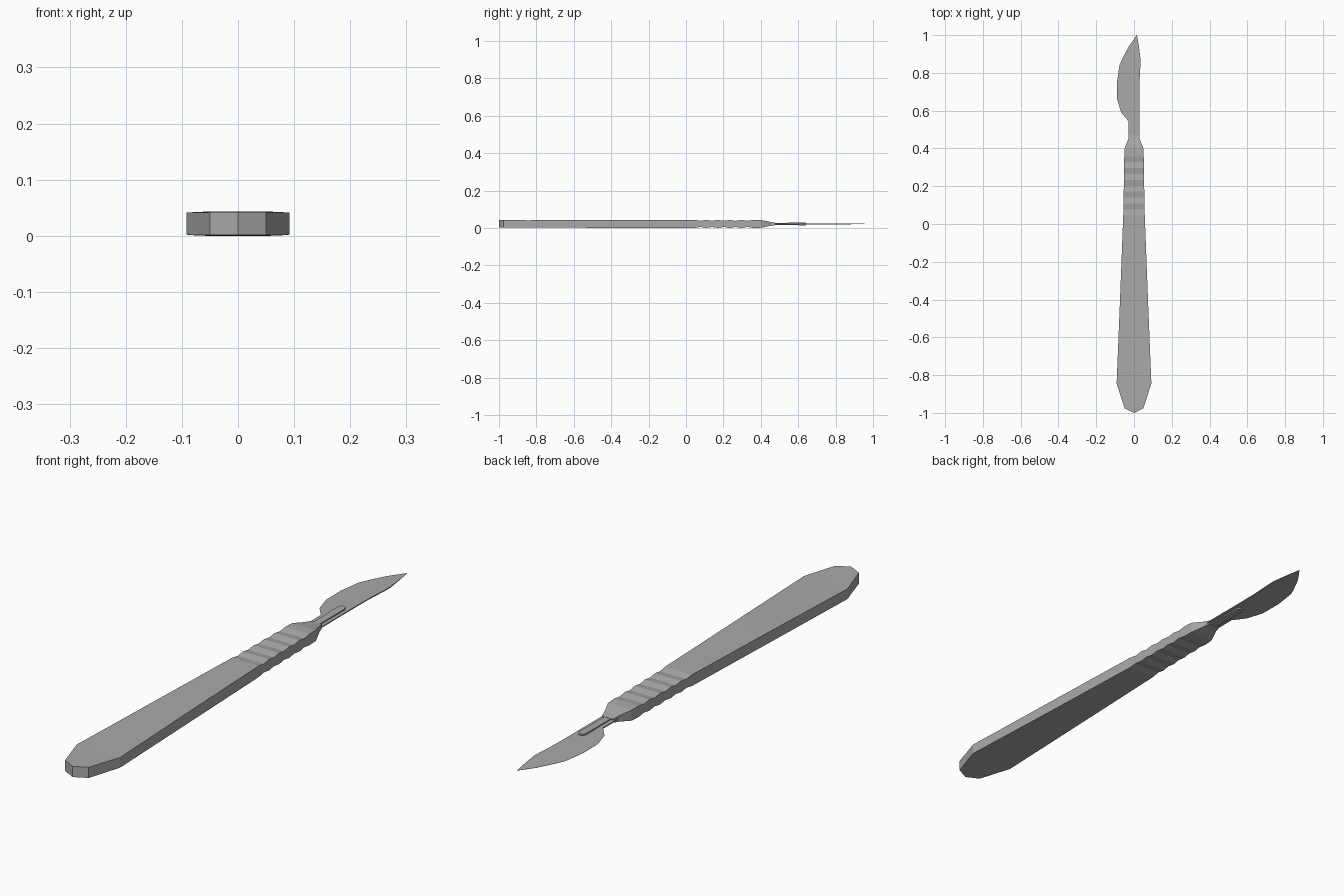
import bpy, bmesh

cube = bpy.data.objects.get("Cube")
if cube:
    bpy.data.objects.remove(cube, do_unlink=True)

MID = 0.0215  # height of the centre plane

steel = bpy.data.materials.new("grey steel")
steel.use_nodes = True
GREY = (0.4, 0.4, 0.4, 1)
steel.diffuse_color = GREY
steel.node_tree.nodes["Principled BSDF"].inputs["Base Color"].default_value = GREY


def loft(name, rows):
    """Skin four-cornered sections: (y, left x, right x, left half-thickness, right half-thickness)."""
    bm = bmesh.new()
    rings = []
    for y, x0, x1, t0, t1 in rows:
        corners = ((x0, MID - t0), (x1, MID - t1), (x1, MID + t1), (x0, MID + t0))
        rings.append([bm.verts.new((x, y, z)) for x, z in corners])
    for a, b in zip(rings, rings[1:]):
        for i in range(4):
            j = (i + 1) % 4
            bm.faces.new((a[i], a[j], b[j], b[i]))
    bm.faces.new(rings[0])
    bm.faces.new(rings[-1])
    bmesh.ops.remove_doubles(bm, verts=bm.verts, dist=0.00005)
    bmesh.ops.recalc_face_normals(bm, faces=bm.faces)
    mesh = bpy.data.meshes.new(name)
    bm.to_mesh(mesh)
    bm.free()
    mesh.materials.append(steel)
    obj = bpy.data.objects.new(name, mesh)
    bpy.context.collection.objects.link(obj)
    return obj


def symmetric(rows):
    return [(y, -w, w, t, t) for y, w, t in rows]


# Handle: rounded butt, long taper, grip ridges, then a slope down to the neck
handle = [(-1, 0, 0.0205), (-0.975, 0.05, 0.0205), (-0.845, 0.092, 0.0195),
          (-0.4, 0.074, 0.021), (0.045, 0.057, 0.0215)]
for i in range(5):
    y = 0.077 + 0.0625 * i
    handle.append((y, 0.056 - 0.001 * i, 0.0165))
    handle.append((y + 0.0315, 0.0555 - 0.001 * i, 0.0215))
handle += [(0.4, 0.05, 0.0205), (0.45, 0.03, 0.011), (0.475, 0.024, 0.007)]
loft("handle", symmetric(handle))

# Narrow fitting that holds the blade
loft("blade_fitting", symmetric([(0.46, 0.014, 0.006), (0.53, 0.014, 0.006),
                                 (0.625, 0.015, 0.0075), (0.64, 0.008, 0.0075)]))

# Blade: flat tang, curved cutting edge on one side, straight spine on the other
T, EDGE = 0.002, 0.0003
loft("blade", [(0.45, -0.03, 0.028, T, T), (0.545, -0.03, 0.028, T, T),
               (0.59, -0.068, 0.028, EDGE, T), (0.66, -0.089, 0.028, EDGE, T),
               (0.75, -0.09, 0.029, EDGE, T), (0.84, -0.077, 0.034, EDGE, T),
               (0.87, -0.064, 0.035, EDGE, T), (0.94, -0.028, 0.026, EDGE, 0.001),
               (1.0, 0.015, 0.016, EDGE, EDGE)])
